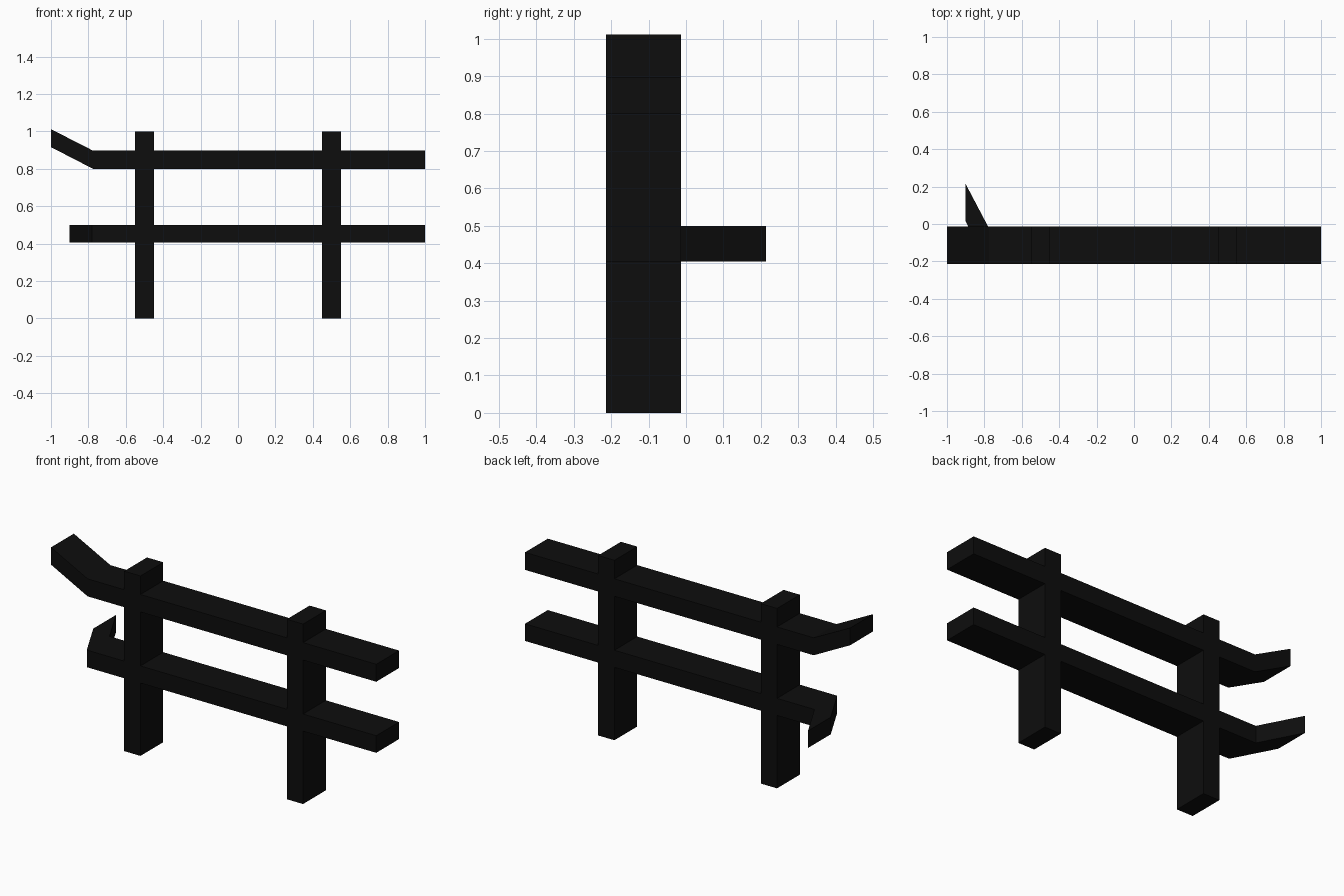
import bpy, bmesh

if "Cube" in bpy.data.objects:
    bpy.data.objects.remove(bpy.data.objects["Cube"])

Y0, Y1 = -0.214, -0.014   # shared front and back planes of the fence

black = bpy.data.materials.new("near_black")
black.diffuse_color = (0.004, 0.004, 0.004, 1)
black.use_nodes = True
black.node_tree.nodes["Principled BSDF"].inputs["Base Color"].default_value = black.diffuse_color


def sweep(name, sections):
    """Skin a chain of four-cornered cross-sections into a closed bar."""
    bm = bmesh.new()
    rings = [[bm.verts.new(p) for p in s] for s in sections]
    for a, b in zip(rings, rings[1:]):
        for i in range(4):
            j = (i + 1) % 4
            bm.faces.new((a[i], a[j], b[j], b[i]))
    bm.faces.new(rings[0])
    bm.faces.new(rings[-1])
    bmesh.ops.recalc_face_normals(bm, faces=bm.faces)
    mesh = bpy.data.meshes.new(name)
    bm.to_mesh(mesh)
    bm.free()
    mesh.materials.append(black)
    obj = bpy.data.objects.new(name, mesh)
    bpy.context.collection.objects.link(obj)
    return obj


def slice_x(x, z0, z1, dy=0):
    """Rail cross-section at x, optionally shifted backwards."""
    return [(x, Y0 + dy, z0), (x, Y1 + dy, z0), (x, Y1 + dy, z1), (x, Y0 + dy, z1)]


def slice_z(x, z):
    """Post cross-section at height z."""
    return [(x - 0.05, Y0, z), (x + 0.05, Y0, z), (x + 0.05, Y1, z), (x - 0.05, Y1, z)]


# Upright posts
for side, x in (("left", -0.5), ("right", 0.5)):
    sweep(side + "_post", [slice_z(x, 0), slice_z(x, 1)])

# Upper rail, with the left end bent upwards
sweep("upper_rail", [slice_x(1, 0.80, 0.897), slice_x(-0.775, 0.80, 0.897),
                     slice_x(-1, 0.916, 1.012)])

# Lower rail, with the left end bent backwards
sweep("lower_rail", [slice_x(1, 0.405, 0.50), slice_x(-0.78, 0.405, 0.50),
                     slice_x(-0.90, 0.405, 0.50, 0.228)])
